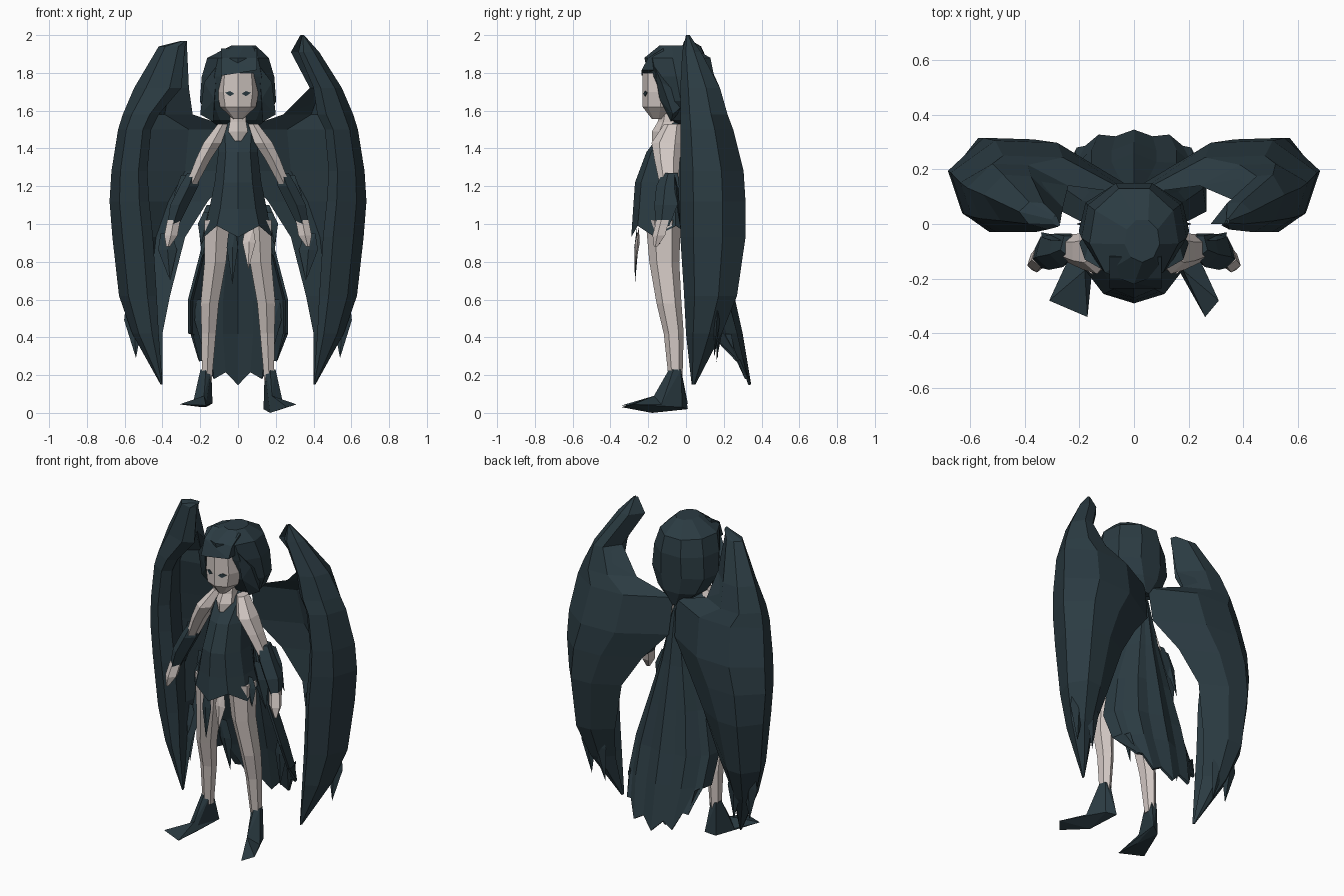
import bpy, bmesh, math
from mathutils import Vector

cube = bpy.data.objects.get("Cube")
if cube:
    bpy.data.objects.remove(cube, do_unlink=True)


def make_material(name, colour):
    material = bpy.data.materials.new(name)
    material.use_nodes = True
    material.diffuse_color = colour
    material.node_tree.nodes["Principled BSDF"].inputs["Base Color"].default_value = colour
    return material


slate = make_material("dark slate", (0.024, 0.044, 0.055, 1))
skin = make_material("pale skin", (0.65, 0.58, 0.55, 1))


def finish(name, mesh_builder, material):
    """Turn a bmesh into a flat shaded object."""
    bmesh.ops.recalc_face_normals(mesh_builder, faces=mesh_builder.faces)
    mesh = bpy.data.meshes.new(name)
    mesh_builder.to_mesh(mesh)
    mesh_builder.free()
    mesh.materials.append(material)
    part = bpy.data.objects.new(name, mesh)
    bpy.context.collection.objects.link(part)
    return part


def loft(name, rings, material, closed=True):
    """Skin a list of equal point rings; closed rings are capped."""
    builder = bmesh.new()
    rows = [[builder.verts.new(point) for point in ring] for ring in rings]
    count = len(rows[0])
    for lower, upper in zip(rows, rows[1:]):
        for i in range(count if closed else count - 1):
            j = (i + 1) % count
            builder.faces.new((lower[i], lower[j], upper[j], upper[i]))
    if closed:
        builder.faces.new(rows[0])
        builder.faces.new(rows[-1])
    return finish(name, builder, material)


def hull(name, points, material):
    builder = bmesh.new()
    for point in points:
        builder.verts.new(point)
    bmesh.ops.convex_hull(builder, input=builder.verts)
    return finish(name, builder, material)


def oval(z, centre_y, radius_x, radius_y, sides=8, centre_x=0.0, jag=0.0):
    """Level ring with a corner facing front; jag drops every other corner."""
    ring = []
    for i in range(sides):
        angle = math.tau * i / sides
        ring.append((centre_x + radius_x * math.sin(angle),
                     centre_y - radius_y * math.cos(angle),
                     z - jag * (i % 2)))
    return ring


def limb(name, side, joints, material, sides=6, depth=1.0):
    """Loft along joints given as x, y, z, radius."""
    loft(name, [oval(z, y, r, r * depth, sides, side * x) for x, y, z, r in joints], material)


def blade(name, root, tip, width, material=slate):
    """Flat pointed tatter or feather."""
    root, tip = Vector(root), Vector(tip)
    across = Vector((width, 0, 0))
    depth = Vector((0, width * 0.35, 0))
    middle = root.lerp(tip, 0.35)
    hull(name, [root - across * 0.6, root + across * 0.6, middle - across,
                middle + across, middle + depth, middle - depth, tip], material)


def mix(a, b, t):
    return a + (b - a) * t


# Dress body and jagged short skirt
loft("dress", [
    oval(0.93, -0.11, 0.19, 0.18, 10, jag=-0.06),
    oval(1.08, -0.11, 0.16, 0.17, 10),
    oval(1.22, -0.10, 0.13, 0.17, 10),
    oval(1.38, -0.08, 0.11, 0.13, 10),
    oval(1.48, -0.05, 0.12, 0.085, 10),
    oval(1.54, -0.04, 0.05, 0.05, 10)], slate)
blade("front_tatter", (-0.03, -0.26, 0.98), (-0.03, -0.27, 0.68), 0.03)
blade("front_slip", (0.06, -0.25, 0.98), (0.055, -0.27, 0.76), 0.035, skin)
for side in (-1, 1):
    blade("side_tatter", (side * 0.16, -0.12, 1.06), (side * 0.195, -0.14, 0.89), 0.04)
    blade("back_tatter", (side * 0.13, 0.0, 1.1), (side * 0.19, 0.0, 0.82), 0.06)

# Long pleated, ragged train behind the legs
train_rows = []
for z, half_width, side_y, back_y in [
        (1.42, 0.03, 0.08, 0.11), (1.1, 0.12, 0.04, 0.16), (0.85, 0.2, 0.03, 0.21),
        (0.6, 0.265, 0.07, 0.26), (0.42, 0.265, 0.15, 0.3), (0.2, 0.22, 0.25, 0.345)]:
    row = []
    for i in range(11):
        t = i / 5 - 1
        hem = 0.2 * t * t + 0.06 * ((i + 1) % 2) - 0.05 if z < 0.3 else 0
        pleat = half_width * 0.09 * ((i + 1) % 2)
        row.append((half_width * math.sin(t * math.pi / 2),
                    mix(side_y, back_y, math.cos(t * math.pi / 2)) - pleat, z + hem))
    train_rows.append(row)
train = loft("train", train_rows, slate, closed=False)
train.modifiers.new("thickness", "SOLIDIFY").thickness = 0.015
for side in (-1, 1):
    blade("train_tatter", (side * 0.2, 0.14, 0.6), (side * 0.17, 0.17, 0.28), 0.04)

# Neck and open neckline
loft("neck", [oval(1.44, -0.15, 0.02, 0.03, 6), oval(1.49, -0.1, 0.06, 0.08, 6),
              oval(1.54, -0.09, 0.05, 0.06, 6), oval(1.62, -0.08, 0.045, 0.05, 6)], skin)

# Bobbed hair, face, eyes and fringe
loft("hair", [
    oval(1.46, 0.09, 0.03, 0.03, 9), oval(1.55, 0.03, 0.15, 0.12, 9),
    oval(1.65, 0.0, 0.205, 0.155, 9), oval(1.78, -0.02, 0.195, 0.18, 9),
    oval(1.88, -0.04, 0.165, 0.18, 9), oval(1.945, -0.06, 0.065, 0.08, 9, 0.03)], slate)
loft("face", [
    oval(1.555, -0.145, 0.025, 0.035), oval(1.62, -0.135, 0.095, 0.095),
    oval(1.7, -0.13, 0.11, 0.1), oval(1.8, -0.135, 0.1, 0.095)], skin)
hull("forehead_hair", [(x, y, z) for x, lift in ((-0.09, -0.015), (0.1, 0.015)) for y, z in (
    (-0.12, 1.93), (-0.2, 1.88), (-0.235, 1.8 + lift), (-0.1, 1.8 + lift))], slate)
for side in (-1, 1):
    hull("eye", [(side * x, y + 0.41 * x, 1.69 + z)
                 for x, z in ((0.02, 0), (0.042, 0.014), (0.068, 0.005), (0.042, -0.014))
                 for y in (-0.235, -0.229)], slate)
    hull("side_lock", [(side * 0.11, -0.17, 1.84), (side * 0.18, -0.13, 1.75),
                       (side * 0.125, -0.14, 1.66), (side * 0.2, -0.07, 1.58),
                       (side * 0.13, -0.08, 1.54), (side * 0.14, 0.02, 1.66)], slate)

# Arms, sleeves, hands, legs
for side, label in ((-1, "right"), (1, "left")):
    limb(label + "_upper_arm", side, [
        (0.245, -0.09, 1.21, 0.033), (0.185, -0.1, 1.34, 0.045),
        (0.135, -0.1, 1.43, 0.055), (0.08, -0.07, 1.53, 0.03)], skin, depth=1.5)
    limb(label + "_sleeve", side, [
        (0.345, -0.12, 0.99, 0.03), (0.31, -0.1, 1.1, 0.052),
        (0.26, -0.09, 1.2, 0.052), (0.235, -0.08, 1.27, 0.035)], slate, 5, 1.3)
    blade(label + "_cuff", (side * 0.28, -0.06, 1.26), (side * 0.34, -0.03, 0.98), 0.035)
    limb(label + "_hand", side, [
        (0.37, -0.16, 0.88, 0.01), (0.355, -0.14, 0.94, 0.037),
        (0.34, -0.12, 1.02, 0.036)], skin, 5)
    limb(label + "_leg", side, [
        (0.165, -0.055, 0.17, 0.03), (0.155, -0.065, 0.42, 0.044),
        (0.15, -0.09, 0.58, 0.055), (0.12, -0.115, 0.8, 0.066),
        (0.11, -0.12, 1.02, 0.078)], skin, depth=1.2)

# Pointed boots, each an ankle wedge and a forked toe
for label, side, drop in (("right", -1, 0.03), ("left", 1, 0.0)):
    ankle = oval(0.23, -0.055, 0.03, 0.035, 5, side * 0.17)
    instep = [(side * 0.18, -0.17, 0.09), (side * 0.24, -0.13, 0.045)]
    base = [(side * 0.135, 0.01, drop + 0.02), (side * 0.19, -0.02, 0.03),
            (side * 0.17, -0.18, drop)]
    hull(label + "_boot", ankle + instep + base, slate)
    hull(label + "_toe", instep + base + [
        (side * 0.17, -0.34, 0.04) if side < 0 else (0.26, -0.34, 0.03),
        (side * 0.31, -0.28, 0.045)], slate)

# Cupped wings: z, inner x, inner y, outer x, back y, front y, front x
wing_tops = {
    "left": [(2.0, 0.33, 0, 0.35, 0.02, 0, 0.34), (1.91, 0.28, 0, 0.43, 0.08, -0.02, 0.32),
             (1.72, 0.38, 0.08, 0.55, 0.18, -0.03, 0.4)],
    "right": [(1.97, 0.27, 0, 0.3, 0.03, -0.01, 0.27), (1.94, 0.27, 0, 0.42, 0.08, -0.02, 0.28),
              (1.72, 0.26, 0.06, 0.55, 0.18, -0.03, 0.3)]}
wing_rows = [
    (1.58, 0.24, 0.14, 0.61, 0.22, -0.03, 0.42), (1.5, 0.01, 0.11, 0.635, 0.25, -0.03, 0.46),
    (1.28, 0.02, 0.14, 0.67, 0.305, -0.03, 0.48), (1.12, 0.16, 0.2, 0.68, 0.315, -0.03, 0.47),
    (0.93, 0.28, 0.23, 0.665, 0.315, -0.03, 0.45), (0.62, 0.36, 0.18, 0.63, 0.27, -0.01, 0.43),
    (0.42, 0.4, 0.12, 0.56, 0.19, 0, 0.42), (0.15, 0.4, 0.04, 0.41, 0.05, 0.03, 0.4)]
for label, side in (("left", 1), ("right", -1)):
    rings = []
    for z, inner_x, inner_y, outer_x, back_y, front_y, front_x in wing_tops[label] + wing_rows:
        outline = [
            (inner_x, inner_y),
            (mix(inner_x, outer_x, 0.4), mix(inner_y, back_y, 0.95)),
            (mix(inner_x, outer_x, 0.75), back_y),
            (outer_x, mix(front_y, back_y, 0.65)),
            (mix(front_x, outer_x, 0.75), mix(front_y, back_y, 0.2)),
            (mix(front_x, outer_x, 0.25), front_y),
            (front_x, mix(front_y, back_y, 0.15)),
            (mix(front_x, outer_x, 0.25), mix(front_y, back_y, 0.65)),
            (mix(inner_x, outer_x, 0.4), mix(inner_y, back_y, 0.65))]
        rings.append([(side * x, y, z) for x, y in outline])
    loft(label + "_wing", rings, slate)
    # Loose feather tips under the wing
    for root_x, root_y, root_z, tip_x, tip_y, tip_z in (
            (0.56, 0.17, 0.6, 0.54, 0.15, 0.29), (0.48, 0.2, 0.6, 0.44, 0.16, 0.27),
            (0.38, 0.2, 0.95, 0.36, 0.2, 0.7)):
        blade(label + "_feather", (side * root_x, root_y, root_z),
              (side * tip_x, tip_y, tip_z), 0.05)
